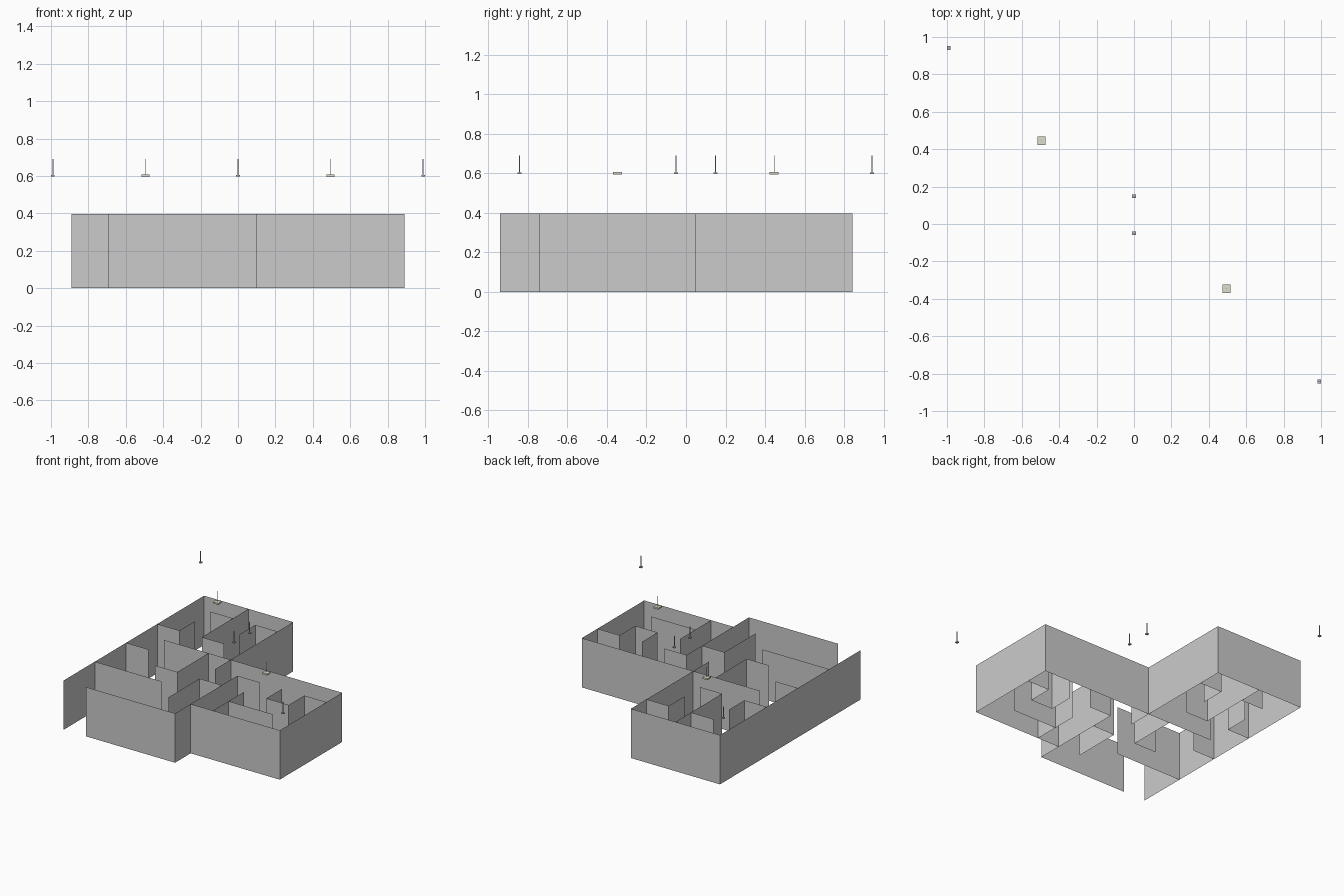
import bpy, bmesh

if "Cube" in bpy.data.objects:
    bpy.data.objects.remove(bpy.data.objects["Cube"])

C = 0.198          # maze cell size
H = 0.396          # wall height


def gx(k):
    return (k - 4.5) * C


def gy(j):
    return 0.0495 + j * C


def make_object(name, bm, mat=None):
    mesh = bpy.data.meshes.new(name)
    bm.to_mesh(mesh)
    bm.free()
    ob = bpy.data.objects.new(name, mesh)
    bpy.context.collection.objects.link(ob)
    if mat:
        mesh.materials.append(mat)
    return ob


def add_box(bm, centre, size):
    verts = bmesh.ops.create_cube(bm, size=1)["verts"]
    bmesh.ops.scale(bm, vec=size, verts=verts)
    bmesh.ops.translate(bm, vec=centre, verts=verts)


def material(name, colour):
    m = bpy.data.materials.new(name)
    m.diffuse_color = colour
    m.use_nodes = True
    m.node_tree.nodes["Principled BSDF"].inputs["Base Color"].default_value = m.diffuse_color
    return m


# Maze walls: horizontal runs (row: column spans), vertical runs (column: row spans)
rows = {4: [(0, 4)], 3: [(1, 2), (3, 4)], 1: [(0, 1), (2, 3)], 0: [(1, 9)],
        -1: [(0, 1), (5, 6), (8, 9)], -2: [(2, 3), (4, 5), (7, 8)],
        -3: [(0, 3), (6, 8)], -4: [(5, 9)], -5: [(1, 5)]}
cols = {0: [(-5, 4)], 1: [(1, 2)], 2: [(1, 4)], 3: [(2, 3), (-2, 0)],
        4: [(-1, 4), (-4, -2)], 5: [(-5, -1)], 6: [(-4, -2)],
        7: [(-2, -1)], 8: [(-2, -1)], 9: [(-4, 0)]}
runs = [((gx(a), gy(j)), (gx(b), gy(j))) for j, s in rows.items() for a, b in s]
runs += [((gx(k), gy(a)), (gx(k), gy(b))) for k, s in cols.items() for a, b in s]

# Paper-thin wall panels
bm = bmesh.new()
for (x0, y0), (x1, y1) in runs:
    bm.faces.new([bm.verts.new(p) for p in
                  ((x0, y0, 0), (x1, y1, 0), (x1, y1, H), (x0, y0, H))])
make_object("maze_walls", bm)

# Hanging markers: a flat plate with a thin stem above
pale = material("pale_olive", (0.72, 0.74, 0.60, 1))
grey = material("cool_grey", (0.52, 0.55, 0.57, 1))


def marker(name, x, y, width, thick, stem, mat):
    bm = bmesh.new()
    add_box(bm, (x, y, 0.6), (width, width, thick))
    add_box(bm, (x, y, 0.645), (stem, stem, 0.09))
    make_object(name, bm, mat)


for i, (x, y) in enumerate([(-2.5 * C, gy(2)), (2.5 * C, gy(-2))]):
    marker(f"large_marker_{i}", x, y, 0.044, 0.013, 0.002, pale)
for i, (x, y) in enumerate([(-5 * C, gy(4.5)), (0, gy(0.5)), (0, gy(-0.5)), (5 * C, gy(-4.5))]):
    marker(f"small_marker_{i}", x, y, 0.02, 0.008, 0.005, grey)
